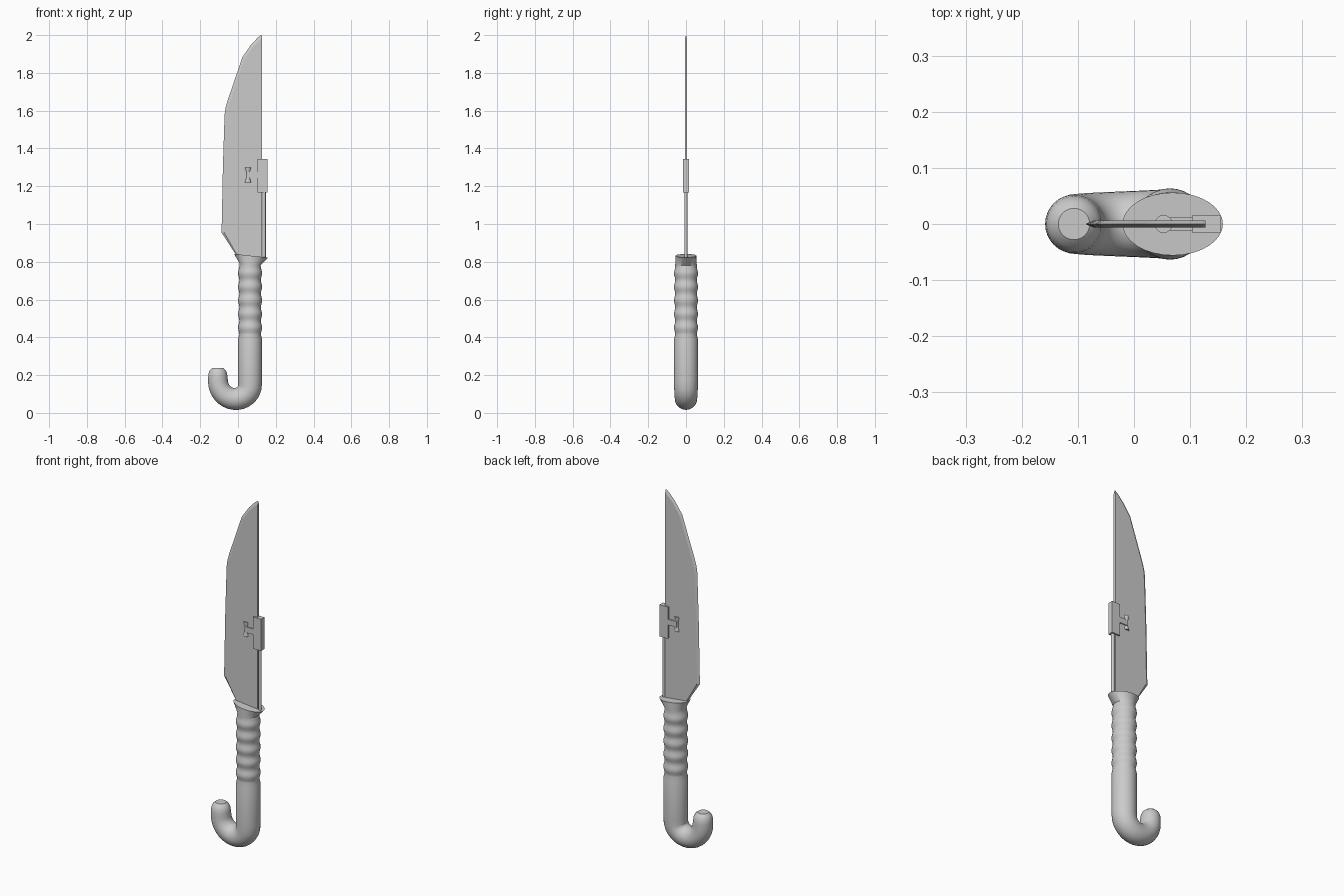
import bpy, bmesh, math
from mathutils import Vector

if "Cube" in bpy.data.objects:
    bpy.data.objects.remove(bpy.data.objects["Cube"])


def finish(name, bm, angle=None):
    bmesh.ops.recalc_face_normals(bm, faces=bm.faces)
    me = bpy.data.meshes.new(name)
    bm.to_mesh(me)
    bm.free()
    ob = bpy.data.objects.new(name, me)
    bpy.context.collection.objects.link(ob)
    if angle:
        bpy.ops.object.select_all(action='DESELECT')
        ob.select_set(True)
        bpy.context.view_layer.objects.active = ob
        bpy.ops.object.shade_smooth_by_angle(angle=math.radians(angle))
    return ob


def sweep(name, stations, sides, angle=40):
    """Stations (x, z, in-plane radius, y radius) joined as a capped tube in the xz plane."""
    bm = bmesh.new()
    pts = [Vector((s[0], 0, s[1])) for s in stations]
    rings = []
    for i, (x, z, r, ry) in enumerate(stations):
        t = (pts[min(i + 1, len(pts) - 1)] - pts[max(i - 1, 0)]).normalized()
        side = Vector((t.z, 0, -t.x))
        ring = []
        for k in range(sides):
            a = 2 * math.pi * k / sides
            ring.append(bm.verts.new(pts[i] + side * (r * math.cos(a))
                                     + Vector((0, ry * math.sin(a), 0))))
        rings.append(ring)
    for a, b in zip(rings, rings[1:]):
        for k in range(sides):
            j = (k + 1) % sides
            bm.faces.new((a[k], a[j], b[j], b[k]))
    bm.faces.new(rings[0])
    bm.faces.new(rings[-1])
    return finish(name, bm, angle)


def box(name, x0, x1, y, z0, z1):
    bm = bmesh.new()
    bmesh.ops.create_cube(bm, size=1)
    for v in bm.verts:
        v.co = Vector(((x0 + x1) / 2 + v.co.x * (x1 - x0), v.co.y * 2 * y,
                       (z0 + z1) / 2 + v.co.z * (z1 - z0)))
    return finish(name, bm)


# Handle: flared collar, finger ridges, straight grip, then the hooked end
HX, R = 0.064, 0.0635
st = [(0.069, 0.832, 0.09, 0.056), (HX, 0.785, 0.055, 0.057)]
pitch, ridges, steps = 0.072, 5, 8
for i in range(ridges * steps + 1):
    z = 0.775 - pitch * i / steps
    r = 0.057 + 0.0065 * math.sin(math.pi * i / steps) ** 2
    st.append((HX, z, r, r))
st += [(HX, 0.39, R, R), (HX, 0.17, R, R)]
for i in range(1, 17):
    a = math.pi * i / 16
    r = R - 0.011 * i / 16
    st.append((-0.021 + 0.085 * math.cos(a), 0.15 - 0.086 * math.sin(a) + 0.02 * i / 16,
               r, r))
st += [(-0.107, 0.19, 0.051, 0.052), (-0.107, 0.21, 0.049, 0.049),
       (-0.107, 0.227, 0.041, 0.041), (-0.107, 0.238, 0.028, 0.028)]
sweep("handle", st, 32)

# Blade: flat cheeks with a ground bevel along the cutting edge
edge = [(0.0, 0.82), (-0.087, 0.955), (-0.08, 1.3), (-0.071, 1.58), (-0.066, 1.615),
        (-0.053, 1.66), (0.024, 1.885), (0.07, 1.95), (0.105, 1.987), (0.122, 2.0)]
inner = [(0.004, 0.82), (-0.073, 0.955), (-0.067, 1.3), (-0.058, 1.575), (-0.053, 1.61),
         (-0.04, 1.655), (0.036, 1.878), (0.08, 1.94), (0.11, 1.97), (0.122, 1.98)]
spine = [(0.127, 1.98), (0.127, 0.82)]
bm = bmesh.new()
ev = [bm.verts.new((x, 0, z)) for x, z in edge]
tip = bm.verts.new((0.127, 0, 1.998))
cheeks = []
for y in (-0.006, 0.006):
    iv = [bm.verts.new((x, y, z)) for x, z in inner]
    sv = [bm.verts.new((x, y, z)) for x, z in spine]
    bm.faces.new(iv + sv)
    for i in range(len(ev) - 1):
        bm.faces.new((ev[i], ev[i + 1], iv[i + 1], iv[i]))
    bm.faces.new((ev[-1], tip, sv[0], iv[-1]))
    cheeks.append((iv, sv))
(ia, sa), (ib, sb) = cheeks
bm.faces.new((sa[0], sa[1], sb[1], sb[0]))
bm.faces.new((sa[0], sb[0], tip))
bm.faces.new((ev[0], ia[0], sa[1], sb[1], ib[0]))
finish("blade", bm)

# Rod behind the spine
sweep("spine_rod", [(0.138, 0.82, 0.009, 0.008), (0.138, 1.2, 0.009, 0.008)], 16)

# Slider block with its stem and waisted thumb spool
box("slider_block", 0.103, 0.155, 0.015, 1.166, 1.345)
box("slider_stem", 0.05, 0.106, 0.012, 1.243, 1.275)
sweep("slider_spool", [(0.053, 1.22, 0.016, 0.016), (0.053, 1.226, 0.016, 0.016),
                       (0.053, 1.243, 0.011, 0.011), (0.053, 1.277, 0.011, 0.011),
                       (0.053, 1.294, 0.016, 0.016), (0.053, 1.3, 0.016, 0.016)], 16)
